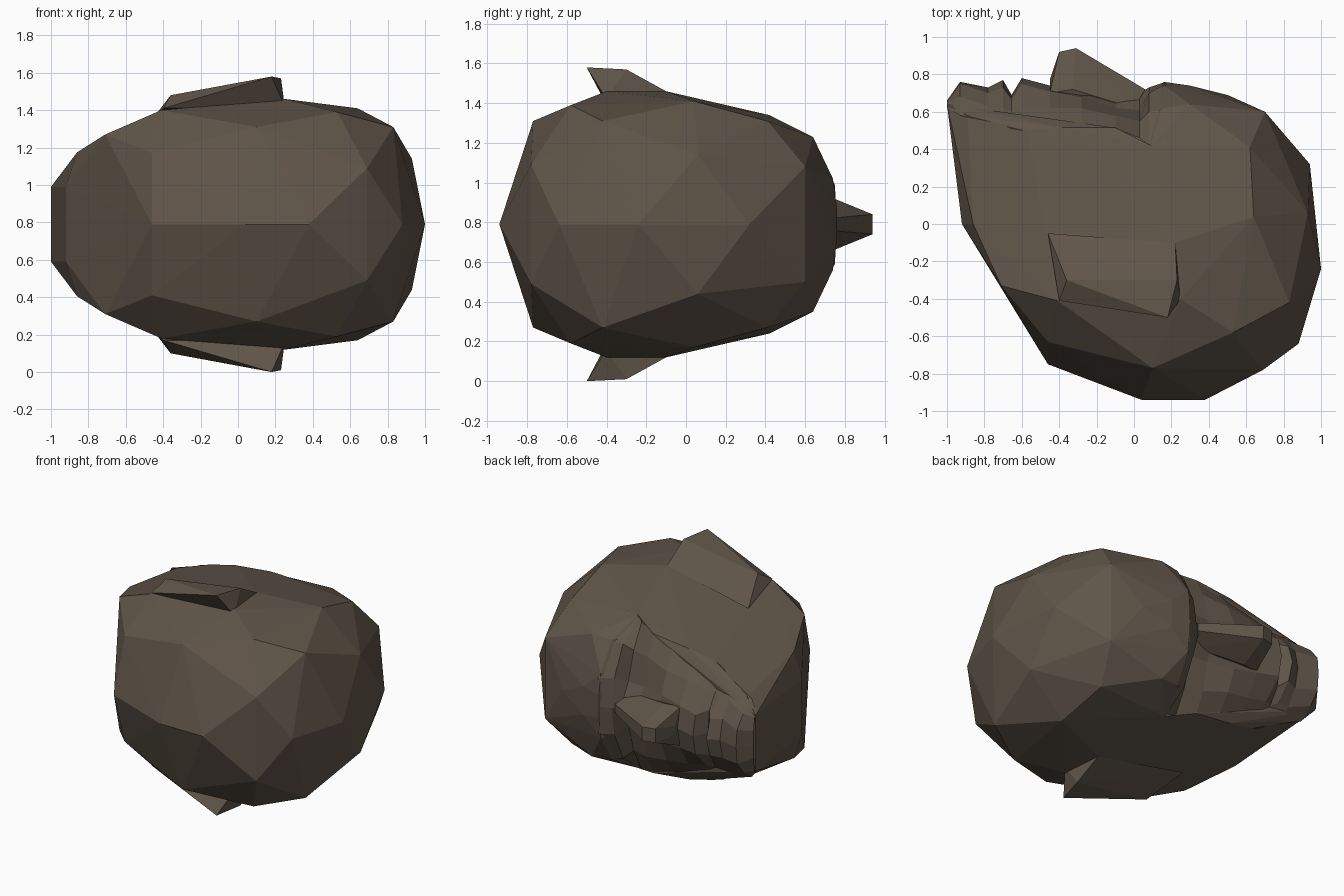
import bpy, bmesh

MID = 0.79  # height of the symmetry plane (head lies on its back of neck axis along x)

mat = bpy.data.materials.new("dark_brown")
mat.diffuse_color = (0.115, 0.09, 0.066, 1)


def finish(name, bm):
    bmesh.ops.recalc_face_normals(bm, faces=bm.faces)
    me = bpy.data.meshes.new(name)
    bm.to_mesh(me)
    bm.free()
    me.materials.append(mat)
    ob = bpy.data.objects.new(name, me)
    bpy.context.collection.objects.link(ob)
    return ob


def hull(name, pts, sides=None):
    """Convex shell of (x, y, half width) points; sides=None mirrors into one shell."""
    bm = bmesh.new()
    for x, y, w in pts:
        for s in ([sides] if sides else ([1, -1] if w else [1])):
            bm.verts.new((x, y, MID + s * w))
    res = bmesh.ops.convex_hull(bm, input=bm.verts)
    junk = set(res["geom_interior"] + res["geom_unused"])
    bmesh.ops.delete(bm, geom=[v for v in junk if isinstance(v, bmesh.types.BMVert)], context='VERTS')
    return finish(name, bm)


# Points shared by cranium and jaw
neck = [(-.46, -.75, 0), (-.46, -.63, .38), (-.41, -.41, .61), (-.71, -.33, .48),
        (.10, -.77, .52), (.25, -.40, .67), (.22, -.10, .67), (.09, .42, .55)]

# Cranium with forehead
cranium = [(1, -.24, 0), (.94, .32, 0), (.93, .06, .35), (.88, -.64, 0), (.83, -.42, .52),
           (.69, -.78, .30), (.38, -.94, 0), (.04, -.94, 0), (.53, -.58, .60),
           (.64, .04, .62), (.62, .41, .52), (.70, .60, .29), (.70, .60, 0),
           (.50, .69, 0), (.30, .74, .10), (.30, .64, .44), (.16, .76, .08),
           (.16, .74, .23), (.15, .62, .43)]
hull("cranium", cranium + neck)

# Jaw and cheek sides, up to the rim of the face
jaw = [(-.86, 0, .385), (-.92, 0, .2), (-1, .64, .2), (-.89, .58, .29),
       (-.57, .50, .43), (-.38, .515, .47), (-.10, .515, .50)]
hull("jaw", jaw + neck)

# Face relief: x, centre y, then (y, half width) of inner, outer and rim columns
face_rows = [
    (.17, .76, .75, .20, .62, .43, .42, .55),
    (.08, .73, .70, .20, .60, .41, .42, .54),
    (.03, .70, .61, .16, .55, .36, .46, .53),
    (-.10, .70, .62, .16, .58, .36, .51, .50),
    (-.28, .71, .68, .17, .62, .32, .51, .48),
    (-.45, .74, .71, .15, .62, .30, .50, .45),
    (-.60, .78, .75, .14, .62, .27, .50, .42),
    (-.655, .69, .67, .16, .60, .27, .51, .40),
    (-.70, .77, .73, .13, .62, .25, .53, .37),
    (-.78, .73, .70, .14, .63, .25, .55, .34),
    (-.93, .76, .75, .12, .68, .21, .58, .28),
    (-1.0, .66, .66, .10, .65, .19, .62, .20)]
bm = bmesh.new()
grid = []
for x, yc, y1, w1, y2, w2, y3, w3 in face_rows:
    cols = [(y3, -w3), (y2, -w2), (y1, -w1), (yc, 0), (y1, w1), (y2, w2), (y3, w3)]
    grid.append([bm.verts.new((x, y, MID + w)) for y, w in cols])
for a, b in zip(grid, grid[1:]):
    for i in range(6):
        bm.faces.new((a[i], a[i + 1], b[i + 1], b[i]))
finish("face", bm)

# Nose wedge
hull("nose", [(.06, .72, .03), (0, .62, .09), (-.31, .94, .05), (-.40, .92, .05),
              (-.33, .72, .14), (-.45, .70, .14), (-.45, .77, .03)])

# Ears
ear = [(-.46, -.05, .56), (-.40, -.41, .62), (-.36, -.30, .69), (.18, -.50, .79),
       (.23, -.30, .78), (.22, -.10, .67), (.25, -.40, .63), (-.36, -.25, .58)]
for side, name in ((1, "ear_upper"), (-1, "ear_lower")):
    hull(name, ear, side)
